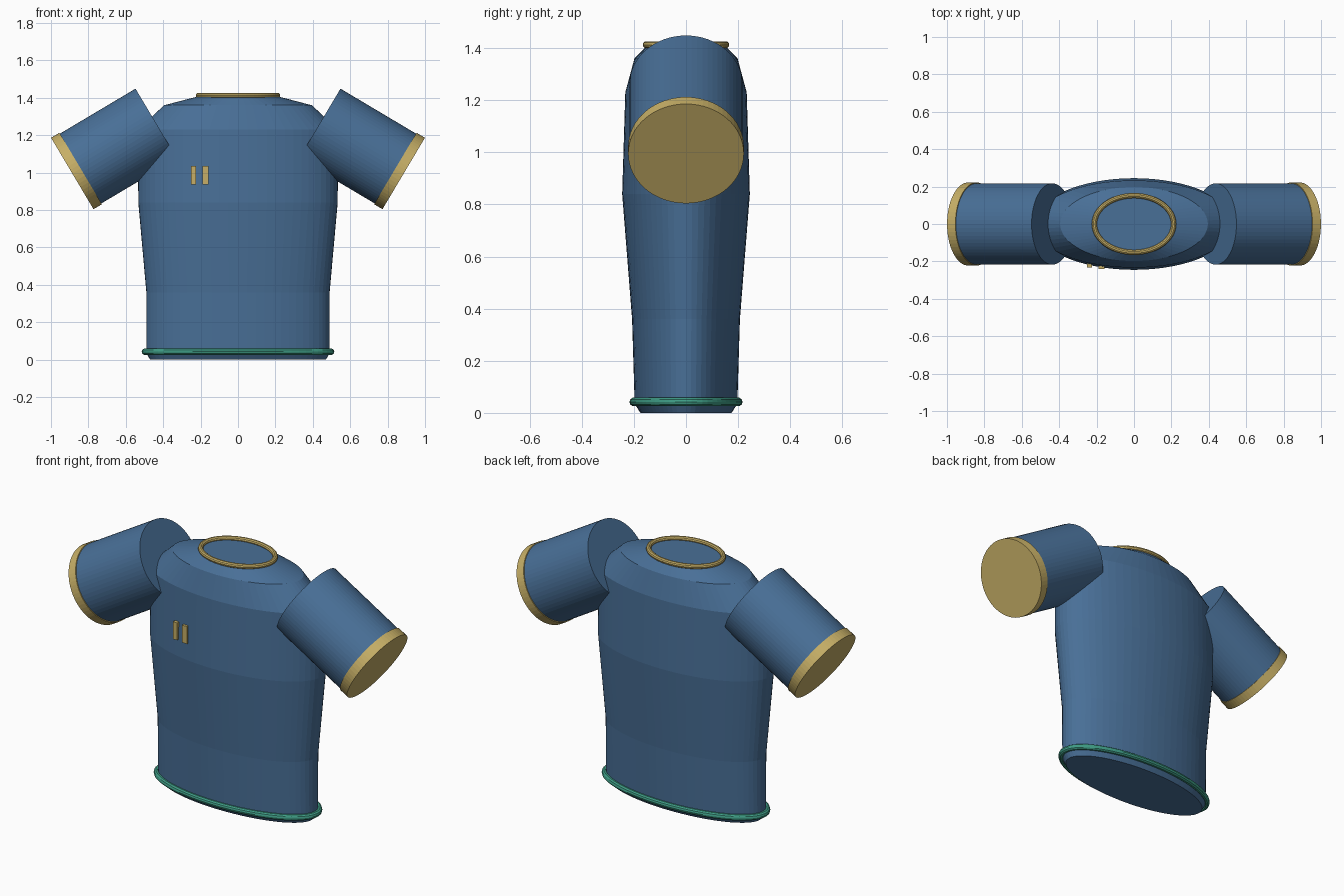
import bpy, bmesh, math
from mathutils import Vector

cube = bpy.data.objects.get("Cube")
if cube:
    bpy.data.objects.remove(cube, do_unlink=True)


def material(name, rgb):
    m = bpy.data.materials.new(name)
    m.use_nodes = True
    m.diffuse_color = (*rgb, 1)
    m.node_tree.nodes["Principled BSDF"].inputs["Base Color"].default_value = (*rgb, 1)
    return m


blue = material("denim blue", (0.066, 0.160, 0.310))
gold = material("soft gold", (0.570, 0.430, 0.135))
teal = material("teal", (0.050, 0.340, 0.240))


def make_object(name, bm, mat):
    bmesh.ops.recalc_face_normals(bm, faces=bm.faces)
    mesh = bpy.data.meshes.new(name)
    bm.to_mesh(mesh)
    bm.free()
    mesh.materials.append(mat)
    obj = bpy.data.objects.new(name, mesh)
    bpy.context.collection.objects.link(obj)
    return obj


def loft(name, rings, mat, sides=64, closed=False):
    """Bridge elliptical rings given as (z, x radius, y radius)."""
    bm = bmesh.new()
    loops = []
    for z, rx, ry in rings:
        angles = [math.tau * i / sides for i in range(sides)]
        loops.append([bm.verts.new((rx * math.cos(a), ry * math.sin(a), z)) for a in angles])
    pairs = list(zip(loops, loops[1:]))
    if closed:
        pairs.append((loops[-1], loops[0]))
    else:
        bm.faces.new(loops[0])
        bm.faces.new(loops[-1])
    for low, high in pairs:
        for i in range(sides):
            j = (i + 1) % sides
            bm.faces.new((low[i], low[j], high[j], high[i]))
    return make_object(name, bm, mat)


def oval_trim(name, z, rx, ry, thick, mat):
    """Rounded tube running around an ellipse."""
    steps = [math.tau * k / 10 for k in range(10)]
    rings = [(z + thick * math.sin(a), rx + thick * math.cos(a), ry + thick * math.cos(a))
             for a in steps]
    return loft(name, rings, mat, closed=True)


def tube(name, start, end, radius, mat):
    """Capped cylinder between two points."""
    axis = end - start
    obj = loft(name, [(0, radius, radius), (axis.length, radius, radius)], mat)
    obj.data.transform(axis.to_track_quat('Z', 'Y').to_matrix().to_4x4())
    obj.location = start
    return obj


# Torso with a slightly tucked bottom and sloping shoulders
loft("torso", [(0, 0.47, 0.175), (0.035, 0.49, 0.197), (0.36, 0.49, 0.207),
               (0.84, 0.533, 0.245), (1.23, 0.535, 0.233), (1.36, 0.395, 0.198),
               (1.408, 0.21, 0.15)], blue)

# Hem and collar trims
oval_trim("hem_trim", 0.042, 0.498, 0.2, 0.017, teal)
oval_trim("collar_trim", 1.413, 0.212, 0.152, 0.014, gold)

# Sleeves with cuffs
for side, x in (("left", 1), ("right", -1)):
    shoulder = Vector((x * 0.437, 0, 1.262))
    wrist = Vector((x * 0.886, 0, 0.995))
    cuff_start = wrist - (wrist - shoulder).normalized() * 0.052
    tube(side + "_sleeve", shoulder, wrist.lerp(cuff_start, 0.5), 0.217, blue)
    tube(side + "_cuff", cuff_start, wrist, 0.222, gold)

# Two small chest bars
for name, x, width, depth in (("outer_chest_bar", -0.238, 0.026, 0.232),
                              ("inner_chest_bar", -0.173, 0.032, 0.24)):
    bm = bmesh.new()
    bmesh.ops.create_cube(bm, size=1)
    bmesh.ops.scale(bm, vec=(width, 0.04, 0.1), verts=bm.verts)
    bmesh.ops.translate(bm, vec=(x, 0.02 - depth, 0.986), verts=bm.verts)
    make_object(name, bm, gold)
